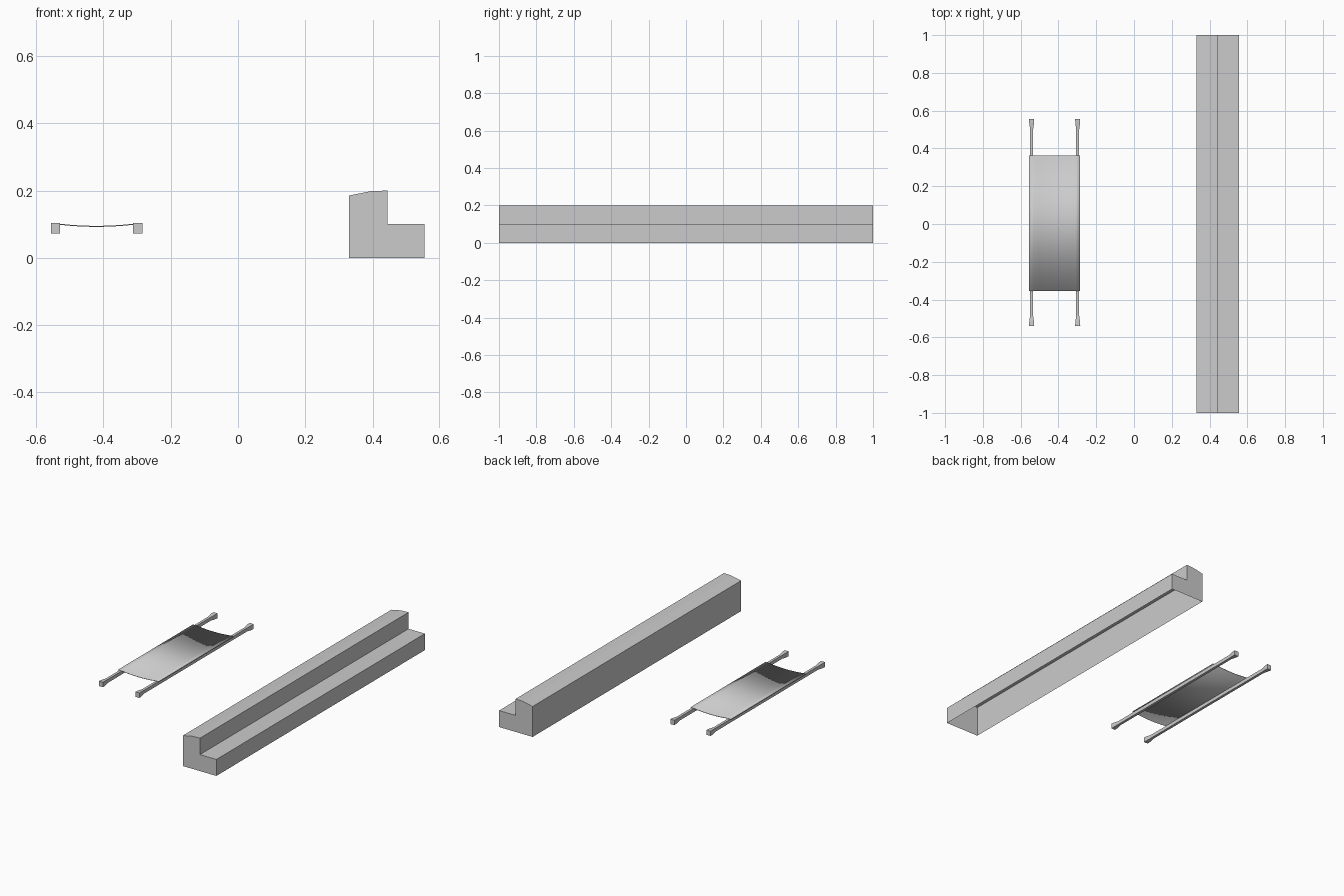
import bpy

if "Cube" in bpy.data.objects:
    bpy.data.objects.remove(bpy.data.objects["Cube"])

def mesh_object(name, verts, faces):
    mesh = bpy.data.meshes.new(name)
    mesh.from_pydata(verts, [], faces)
    mesh.update()
    obj = bpy.data.objects.new(name, mesh)
    bpy.context.collection.objects.link(obj)
    return obj

# Long stepped bench: walls, step and sloped top, hollow and open underneath
profile = [(0.555, 0), (0.555, 0.1), (0.445, 0.1), (0.445, 0.2),
           (0.395, 0.198), (0.33, 0.185), (0.33, 0)]
n = len(profile)
verts = [(x, y, z) for y in (-1, 1) for x, z in profile]
faces = [(i, i + n, i + n + 1, i + 1) for i in range(n - 1)]
faces += [tuple(range(n))[::-1], tuple(range(n, 2 * n))]
bench = mesh_object("stepped_bench", verts, faces)
# end caps: front faces -y, back faces +y; strip faces point outwards
import bmesh
bm = bmesh.new()
bm.from_mesh(bench.data)
bmesh.ops.recalc_face_normals(bm, faces=bm.faces)
bm.to_mesh(bench.data)
bm.free()

# Stretcher poles: square bars with flared grips
def pole(name, cx, cz=0.088):
    stations = [(-0.54, 0.0135, 0.015), (-0.517, 0.0125, 0.014), (-0.485, 0.008, 0.0105),
                (0.502, 0.008, 0.0105), (0.534, 0.0125, 0.014), (0.556, 0.0135, 0.015)]
    v = [(cx + sx * w, y, cz + sz * h) for y, w, h in stations
         for sx, sz in ((-1, -1), (1, -1), (1, 1), (-1, 1))]
    f = [(4 * s + k, 4 * s + (k + 1) % 4, 4 * s + 4 + (k + 1) % 4, 4 * s + 4 + k)
         for s in range(len(stations) - 1) for k in range(4)]
    last = 4 * (len(stations) - 1)
    f += [(3, 2, 1, 0), tuple(range(last, last + 4))]
    return mesh_object(name, v, f)

pole("pole_left", -0.542)
pole("pole_right", -0.298)

# Sagging cloth, laid over the poles
left, right = -0.556, -0.285
inner = 0.024
span = right - left - 2 * inner
section = [(left, 0.102)]
for i in range(9):
    t = i / 8
    section.append((left + inner + t * span, 0.1015 - 0.0065 * (1 - (2 * t - 1) ** 2)))
section.append((right, 0.102))
m = len(section)
cloth = mesh_object("cloth_bed", [(x, y, z) for y in (-0.355, 0.363) for x, z in section],
                    [(i, i + 1, i + 1 + m, i + m) for i in range(m - 1)])
solid = cloth.modifiers.new("thickness", 'SOLIDIFY')
solid.thickness = 0.003
solid.offset = -1
for p in cloth.data.polygons:
    p.use_smooth = True
bpy.ops.object.select_all(action='DESELECT')
cloth.select_set(True)
bpy.context.view_layer.objects.active = cloth
bpy.ops.object.shade_smooth_by_angle()
